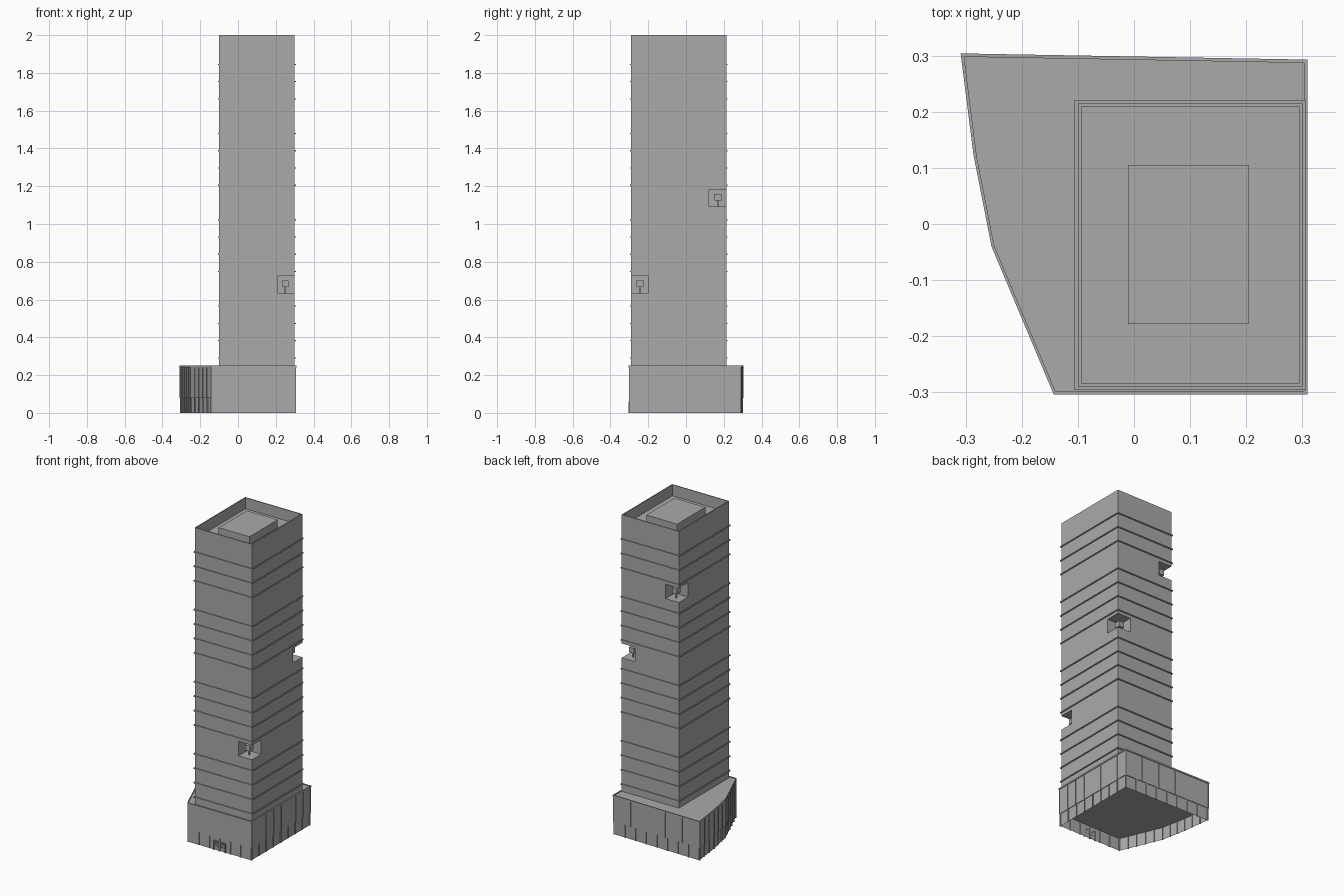
import bpy, bmesh
from mathutils import Vector, Matrix

cube = bpy.data.objects.get("Cube")
if cube:
    bpy.data.objects.remove(cube, do_unlink=True)

grey = bpy.data.materials.new("concrete_grey")
grey.use_nodes = True
grey.diffuse_color = (0.4, 0.4, 0.4, 1)
grey.node_tree.nodes["Principled BSDF"].inputs["Base Color"].default_value = (0.4, 0.4, 0.4, 1)


def finish(name, bm):
    bmesh.ops.recalc_face_normals(bm, faces=bm.faces)
    mesh = bpy.data.meshes.new(name)
    bm.to_mesh(mesh)
    bm.free()
    mesh.materials.append(grey)
    ob = bpy.data.objects.new(name, mesh)
    bpy.context.collection.objects.link(ob)
    return ob


def prism(name, outline, z0, z1, caps=True):
    """Vertical extrusion of a plan outline."""
    bm = bmesh.new()
    low = [bm.verts.new((x, y, z0)) for x, y in outline]
    high = [bm.verts.new((x, y, z1)) for x, y in outline]
    n = len(outline)
    for i in range(n):
        j = (i + 1) % n
        bm.faces.new((low[i], low[j], high[j], high[i]))
    if caps:
        bm.faces.new(low[::-1])
        bm.faces.new(high)
    return finish(name, bm)


def rect(x0, x1, y0, y1, grow=0.0):
    x0, x1, y0, y1 = x0 - grow, x1 + grow, y0 - grow, y1 + grow
    return [(x0, y0), (x1, y0), (x1, y1), (x0, y1)]


def scaled(outline, s):
    return [(x * s, y * s) for x, y in outline]


def cut(ob, cutter):
    """Subtract the cutter, then discard it."""
    mod = ob.modifiers.new("cut", 'BOOLEAN')
    mod.operation = 'DIFFERENCE'
    mod.solver = 'EXACT'
    mod.object = cutter
    bpy.context.view_layer.objects.active = ob
    bpy.ops.object.modifier_apply(modifier=mod.name)
    bpy.data.objects.remove(cutter, do_unlink=True)


def fins(name, edges, z0, z1, width, depth):
    """Vertical fins along plan edges given as (start, end, bay count)."""
    bm = bmesh.new()
    for a, b, count in edges:
        a, b = Vector(a), Vector(b)
        along = (b - a).normalized()
        for i in range(count + 1):
            p = a.lerp(b, i / count)
            turn = Matrix.Rotation(along.to_2d().angle_signed(Vector((1, 0))), 4, 'Z')
            move = Matrix.Translation((p.x, p.y, (z0 + z1) / 2))
            size = Matrix.Diagonal((width, depth, z1 - z0, 1))
            bmesh.ops.create_cube(bm, size=1, matrix=move @ turn @ size)
    return finish(name, bm)


# Podium plan, counterclockwise from the front left corner
plan = [(0.309, -0.304), (0.309, 0.293), (-0.309, 0.304),
        (-0.286, 0.123), (-0.254, -0.04), (-0.143, -0.304)]
bays = [8, 8, 3, 3, 5, 6]


def sides(outline, counts):
    ring = outline[1:] + outline[:1]
    return [(a, b, c) for a, b, c in zip(outline, ring, counts) if c]


# Podium: open-bottomed glazed lobby, upper body and shallow parapet
lobby = scaled(plan, 0.975)
body = scaled(plan, 0.988)
prism("lobby_wall", lobby, 0, 0.08, caps=False)
fins("lobby_fins", sides(lobby, bays), 0, 0.08, 0.005, 0.01)
prism("podium_body", body, 0.08, 0.242)
fins("podium_fins", sides(body, [8, 5, 3, 3, 5, 0]), 0.08, 0.242, 0.002, 0.006)
parapet = prism("podium_parapet", plan, 0.241, 0.25)
cut(parapet, prism("parapet_cutter", scaled(plan, 0.98), 0.246, 0.3))

# Entrance frame on the front
for i, x in enumerate((0.04, 0.08, 0.12)):
    prism(f"door_post_{i}", rect(x - 0.003, x + 0.003, -0.304, -0.294), 0, 0.058)
for i, z in enumerate((0.027, 0.045, 0.056)):
    prism(f"door_rail_{i}", rect(0.037, 0.123, -0.304, -0.295), z, z + 0.004)

# Tower shaft with sunken roof
X0, X1, Y0, Y1 = -0.1, 0.3, -0.29, 0.215
tower = prism("tower_shaft", rect(X0, X1, Y0, Y1), 0.245, 2)
cut(tower, prism("roof_cutter", rect(X0, X1, Y0, Y1, -0.006), 1.93, 2.1))
prism("roof_plant_room", rect(-0.011, 0.205, -0.178, 0.105), 1.929, 1.98)

# Corner terraces cut from the shaft, each with a small tree
for i, (x, y, z) in enumerate([(X1, Y0, 0.635), (X1, Y1, 1.092), (X0, Y1, 1.549)]):
    cut(tower, prism("terrace_cutter", rect(x, x, y, y, 0.092), z, z + 0.091))
    cx = x - 0.05 if x > 0 else x + 0.05
    cy = y - 0.046 if y > 0 else y + 0.046
    prism(f"tree_trunk_{i}", rect(cx, cx, cy, cy, 0.003), z, z + 0.034)
    prism(f"tree_crown_{i}", rect(cx, cx, cy, cy, 0.018), z + 0.032, z + 0.066)

# Floor bands, left out at the terrace floors
for k in range(18):
    if k % 5 != 3:
        z = 1.845 - 0.0914 * k
        prism(f"floor_band_{k}", rect(X0, X1, Y0, Y1, 0.006), z - 0.003, z + 0.003)
